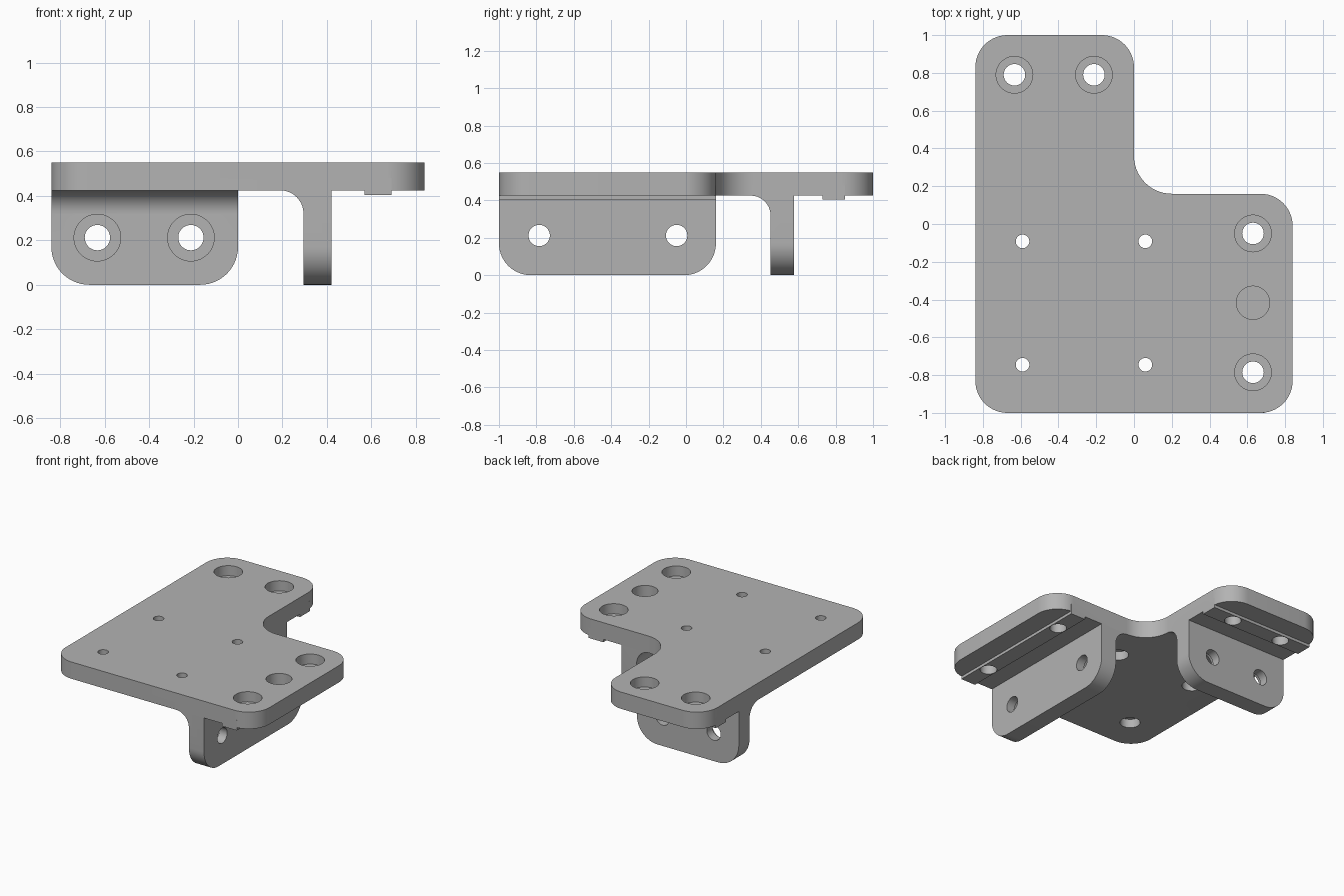
import bpy, bmesh, math
from mathutils import Vector

cube = bpy.data.objects.get("Cube")
if cube:
    bpy.data.objects.remove(cube, do_unlink=True)

grey = bpy.data.materials.new("light grey")
grey.use_nodes = True
COLOR = (0.45, 0.45, 0.45, 1)
grey.diffuse_color = COLOR
grey.node_tree.nodes["Principled BSDF"].inputs["Base Color"].default_value = COLOR


def rounded(corners, steps=14):
    """Outline from (u, v, radius) corners, each replaced by a tangent arc."""
    out = []
    for i, (u, v, r) in enumerate(corners):
        p = Vector((u, v))
        if r == 0:
            out.append(p)
            continue
        a = (Vector(corners[i - 1][:2]) - p).normalized()
        b = (Vector(corners[(i + 1) % len(corners)][:2]) - p).normalized()
        center = p + (a + b) * r
        for k in range(steps + 1):
            t = k / steps * math.pi / 2
            out.append(center - b * r * math.cos(t) - a * r * math.sin(t))
    return out


def circle(u, v, r, n=48):
    return [(u + r * math.cos(k * math.tau / n), v + r * math.sin(k * math.tau / n))
            for k in range(n)]


# where (u, v, depth) lands for an outline extruded along each axis
PLACE = {
    "x": lambda u, v, d: (d, u, v),
    "y": lambda u, v, d: (u, d, v),
    "z": lambda u, v, d: (u, v, d),
}


def prism(name, outline, axis, lo, hi):
    bm = bmesh.new()
    rings = [[bm.verts.new(PLACE[axis](p[0], p[1], d)) for p in outline] for d in (lo, hi)]
    bm.faces.new(rings[0])
    bm.faces.new(rings[1])
    n = len(outline)
    for i in range(n):
        j = (i + 1) % n
        bm.faces.new((rings[0][i], rings[0][j], rings[1][j], rings[1][i]))
    bmesh.ops.recalc_face_normals(bm, faces=bm.faces)
    mesh = bpy.data.meshes.new(name)
    bm.to_mesh(mesh)
    bm.free()
    mesh.materials.append(grey)
    ob = bpy.data.objects.new(name, mesh)
    bpy.context.collection.objects.link(ob)
    return ob


def combine(target, tool, operation):
    mod = target.modifiers.new("combine", "BOOLEAN")
    mod.operation = operation
    mod.solver = "EXACT"
    mod.object = tool
    bpy.context.view_layer.objects.active = target
    bpy.ops.object.modifier_apply(modifier=mod.name)
    bpy.data.objects.remove(tool, do_unlink=True)


UNDER, TOP, INSIDE = 0.425, 0.55, 0.48
R = 0.17

# L-shaped top plate
bracket = prism("mounting_bracket", rounded([
    (-0.84, -1, R), (0.84, -1, R), (0.84, 0.16, R),
    (0, 0.16, 0.2), (0, 1, R), (-0.84, 1, R)]), "z", UNDER, TOP)

# each arm: axis, flange start/end along the arm, flange faces, rib centre, hole positions
arms = [("x", -1, 0.16, 0.295, 0.42, 0.63, (-0.785, -0.05)),
        ("y", -0.84, 0, 0.452, 0.578, 0.79, (-0.633, -0.212))]

for axis, start, end, near, far, rib, holes in arms:
    # hanging flange with rounded lower corners
    flange = rounded([(start, 0, R), (end, 0, R), (end, INSIDE, 0), (start, INSIDE, 0)])
    combine(bracket, prism("flange", flange, axis, near, far), "UNION")
    # concave fillet on the inner side of the flange
    f = 0.105
    arc = [(near - f + f * math.sin(t), UNDER - f + f * math.cos(t))
           for t in (k / 14 * math.pi / 2 for k in range(15))]
    outline = arc + [(near + 0.03, UNDER - f), (near + 0.03, INSIDE), (near - f, INSIDE)]
    along = "y" if axis == "x" else "x"
    combine(bracket, prism("fillet", outline, along, start, end), "UNION")
    # shallow locating rib below the plate
    strip = [(rib - 0.06, 0.404), (rib + 0.06, 0.404), (rib + 0.06, INSIDE), (rib - 0.06, INSIDE)]
    combine(bracket, prism("rib", strip, along, start, end), "UNION")

cuts = []
for axis, start, end, near, far, rib, holes in arms:
    for h in holes:
        # counterbored flange holes
        cuts += [(circle(h, 0.212, 0.057), axis, near - 0.05, far + 0.05),
                 (circle(h, 0.212, 0.105), axis, near - 0.05, near + 0.06)]
        # counterbored plate holes through the rib
        u, v = (rib, h) if axis == "x" else (h, rib)
        cuts += [(circle(u, v, 0.057), "z", 0.38, 0.6),
                 (circle(u, v, 0.097), "z", TOP - 0.075, 0.6)]

# blind pocket between the two right-hand holes
cuts.append((circle(0.63, -0.417, 0.088), "z", 0.43, 0.6))

# four small holes, widened from below
for u in (-0.59, 0.06):
    for v in (-0.745, -0.092):
        cuts += [(circle(u, v, 0.036), "z", 0.38, 0.6),
                 (circle(u, v, 0.068), "z", 0.38, UNDER + 0.065)]

for outline, axis, lo, hi in cuts:
    combine(bracket, prism("cutter", outline, axis, lo, hi), "DIFFERENCE")

bpy.ops.object.select_all(action="DESELECT")
bracket.select_set(True)
bpy.context.view_layer.objects.active = bracket
bpy.ops.object.shade_smooth_by_angle(angle=math.radians(30))
